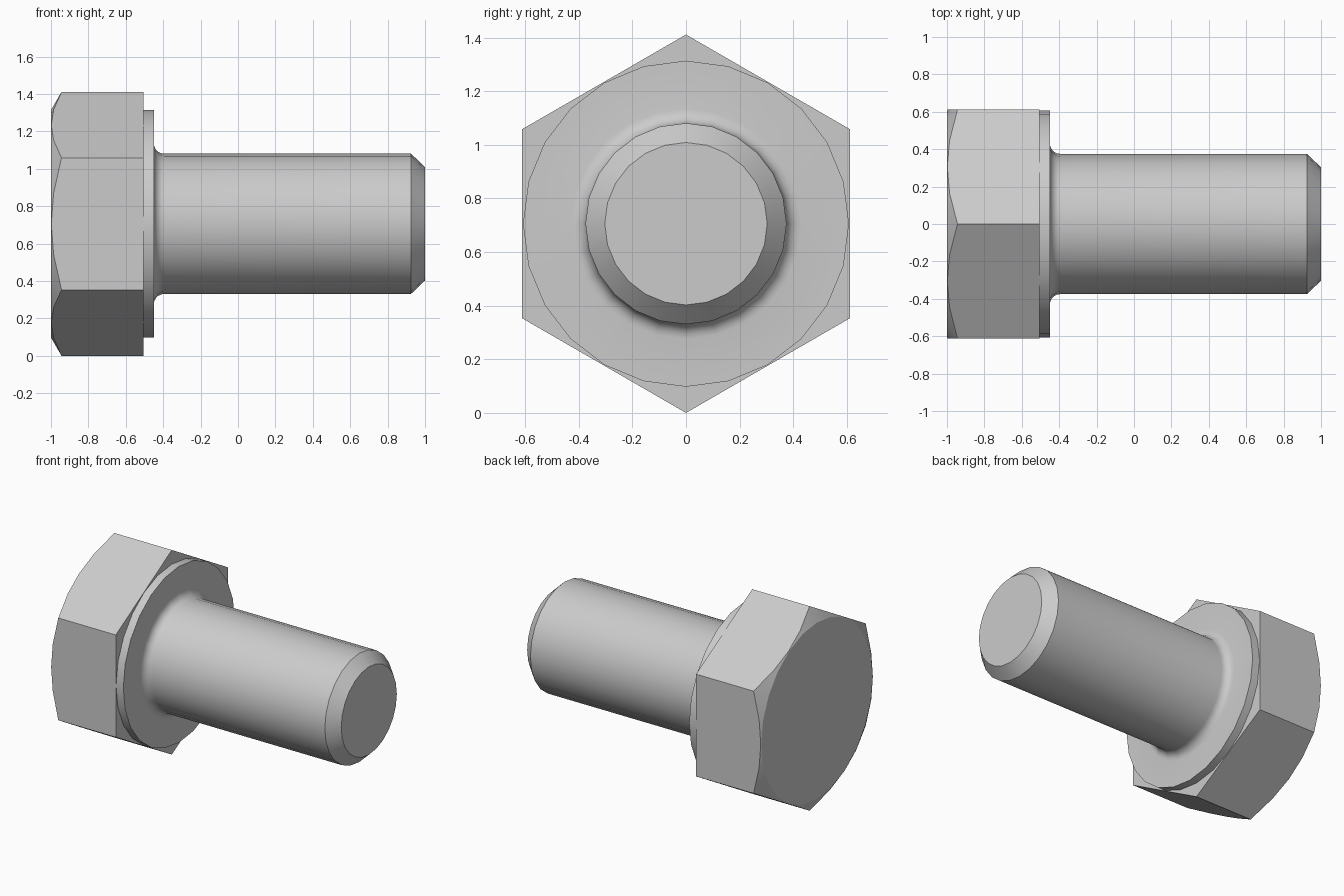
import bpy, bmesh, math

if "Cube" in bpy.data.objects:
    bpy.data.objects.remove(bpy.data.objects["Cube"])

SIDES = 24
APOTHEM = 0.611                     # hexagon centre to flat
CZ = APOTHEM / math.cos(math.pi / 6)  # axis height: lower corner rests on z = 0
FACE_R = 0.608                      # bearing face and chamfer circle


def hex_radius(a):
    # angle 0 points up, at a hexagon corner
    return APOTHEM / math.cos(a % (math.pi / 3) - math.pi / 6)


def circle_ring(bm, x, r):
    return [bm.verts.new((x, r * math.sin(a), CZ + r * math.cos(a))) for a in ANGLES]


def hex_ring(bm, x_of_r):
    ring = []
    for a in ANGLES:
        r = hex_radius(a)
        ring.append(bm.verts.new((x_of_r(r), r * math.sin(a), CZ + r * math.cos(a))))
    return ring


ANGLES = [2 * math.pi * i / SIDES for i in range(SIDES)]
bm = bmesh.new()

# Head: round end face, conical chamfer running into the hexagon, back face
rings = [
    circle_ring(bm, -1, FACE_R),
    hex_ring(bm, lambda r: -1 + (r - FACE_R) * math.tan(math.radians(30))),
    hex_ring(bm, lambda r: -0.505),
]

# Washer face, fillet, shank and chamfered tip as (x, radius)
profile = [(-0.505, FACE_R), (-0.45, FACE_R)]
fillet = 0.055
for i in range(6):
    t = math.pi / 2 * i / 5
    profile.append((-0.45 + fillet * (1 - math.cos(t)),
                    0.375 + fillet * (1 - math.sin(t))))
profile += [(0.925, 0.375), (1.0, 0.303)]
rings += [circle_ring(bm, x, r) for x, r in profile]

# Skin the rings and close both ends
for a, b in zip(rings, rings[1:]):
    for i in range(SIDES):
        j = (i + 1) % SIDES
        bm.faces.new((a[i], a[j], b[j], b[i]))
bm.faces.new(rings[0])
bm.faces.new(rings[-1])
bmesh.ops.recalc_face_normals(bm, faces=bm.faces)

mesh = bpy.data.meshes.new("hex_bolt")
bm.to_mesh(mesh)
bm.free()
bolt = bpy.data.objects.new("hex_bolt", mesh)
bpy.context.collection.objects.link(bolt)

# Smooth round parts, crisp edges
bpy.context.view_layer.objects.active = bolt
bolt.select_set(True)
bpy.ops.object.shade_smooth_by_angle(angle=math.radians(28))
